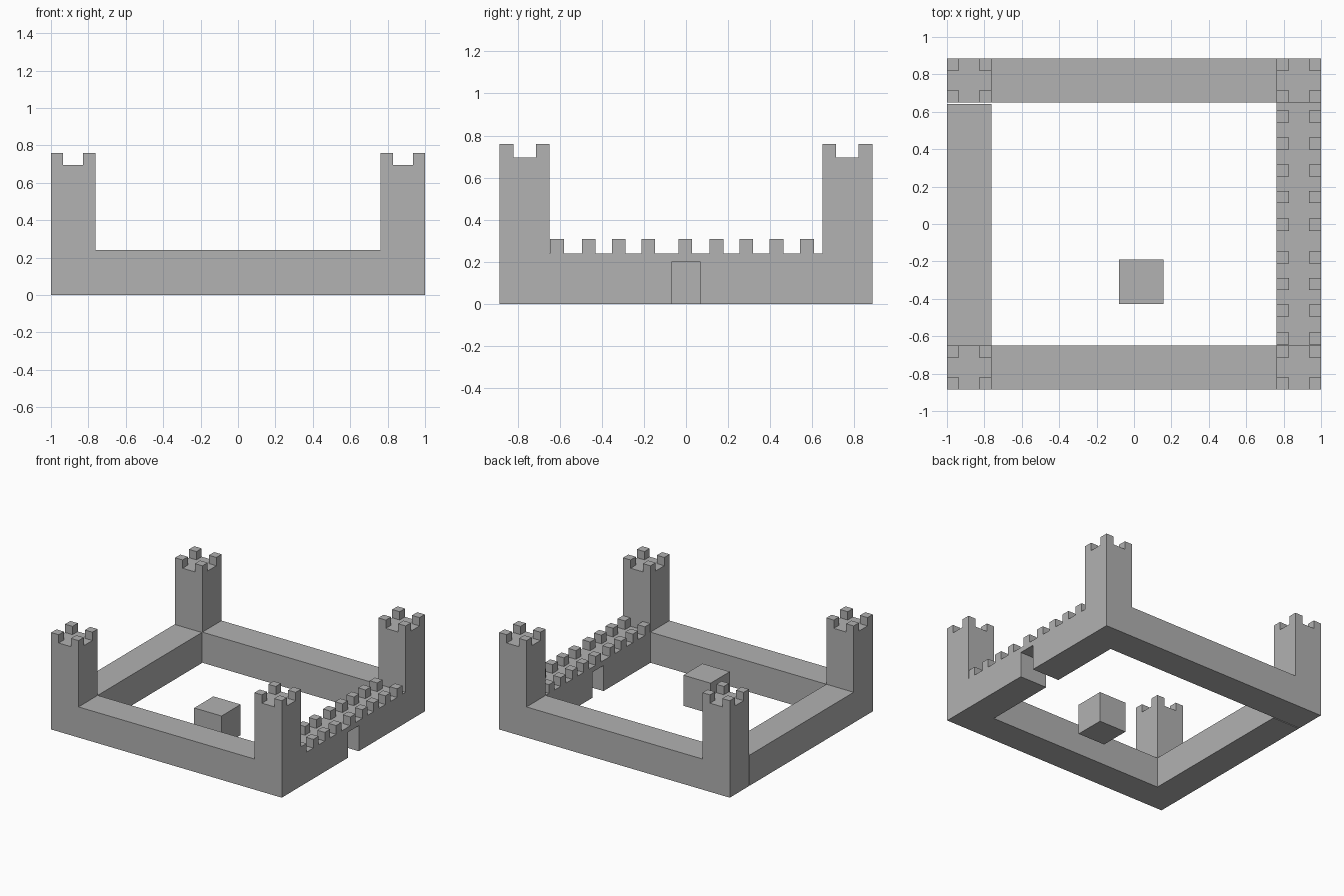
import bpy, bmesh

if "Cube" in bpy.data.objects:
    bpy.data.objects.remove(bpy.data.objects["Cube"], do_unlink=True)

# One stone colour for everything
stone = bpy.data.materials.new("stone_grey")
grey = (0.445, 0.445, 0.445, 1)
stone.diffuse_color = grey
stone.use_nodes = True
stone.node_tree.nodes["Principled BSDF"].inputs["Base Color"].default_value = grey

WALL_TOP, TOWER_TOP = 0.24, 0.695
THICK, MERLON = 0.237, 0.065
HALF_X, HALF_Y = 1.0, 0.886
INNER_X, INNER_Y = HALF_X - THICK, HALF_Y - THICK


def add_box(bm, lo, hi):
    verts = bmesh.ops.create_cube(bm, size=1)["verts"]
    for v in verts:
        for i in range(3):
            v.co[i] = hi[i] if v.co[i] > 0 else lo[i]


def finish(bm, name):
    bmesh.ops.recalc_face_normals(bm, faces=bm.faces)
    mesh = bpy.data.meshes.new(name)
    bm.to_mesh(mesh)
    bm.free()
    mesh.materials.append(stone)
    bpy.context.collection.objects.link(bpy.data.objects.new(name, mesh))


def box(name, lo, hi):
    bm = bmesh.new()
    add_box(bm, lo, hi)
    finish(bm, name)


# Square corner towers with a merlon on each corner
def tower(name, sx, sy):
    bm = bmesh.new()
    x0, x1 = sorted((sx * HALF_X, sx * INNER_X))
    y0, y1 = sorted((sy * HALF_Y, sy * INNER_Y))
    add_box(bm, (x0, y0, 0), (x1, y1, TOWER_TOP))
    for x in (x0, x1 - MERLON):
        for y in (y0, y1 - MERLON):
            add_box(bm, (x, y, TOWER_TOP), (x + MERLON, y + MERLON, TOWER_TOP + MERLON))
    finish(bm, name)


for depth, sy in (("front", -1), ("back", 1)):
    for side, sx in (("left", 1), ("right", -1)):
        tower(f"{depth}_{side}_tower", sx, sy)

# Plain walls
box("front_wall", (-INNER_X, -HALF_Y, 0), (INNER_X, -INNER_Y, WALL_TOP))
box("back_wall", (-INNER_X, INNER_Y, 0), (INNER_X, HALF_Y, WALL_TOP))
box("right_wall", (-HALF_X, -INNER_Y, 0), (-INNER_X, INNER_Y - 0.007, WALL_TOP))

# Gate wall: profile with a doorway, pushed through the wall thickness
GATE, GATE_TOP = 0.068, 0.2
profile = [(-INNER_Y, 0), (-GATE, 0), (-GATE, GATE_TOP), (GATE, GATE_TOP),
           (GATE, 0), (INNER_Y, 0), (INNER_Y, WALL_TOP), (-INNER_Y, WALL_TOP)]
bm = bmesh.new()
face = bm.faces.new([bm.verts.new((INNER_X, y, z)) for y, z in profile])
pushed = bmesh.ops.extrude_face_region(bm, geom=[face])["geom"]
bmesh.ops.translate(bm, vec=(THICK, 0, 0),
                    verts=[g for g in pushed if isinstance(g, bmesh.types.BMVert)])
finish(bm, "gate_wall")

# Two rows of merlons along the gate wall
bm = bmesh.new()
for y in (-0.613, -0.463, -0.32, -0.18, -0.004, 0.145, 0.286, 0.43, 0.575):
    for x in (INNER_X, HALF_X - MERLON):
        add_box(bm, (x, y - MERLON / 2, WALL_TOP), (x + MERLON, y + MERLON / 2, WALL_TOP + 0.068))
finish(bm, "gate_wall_merlons")

# Courtyard block
box("courtyard_block", (-0.08, -0.428, 0), (0.157, -0.191, WALL_TOP))
